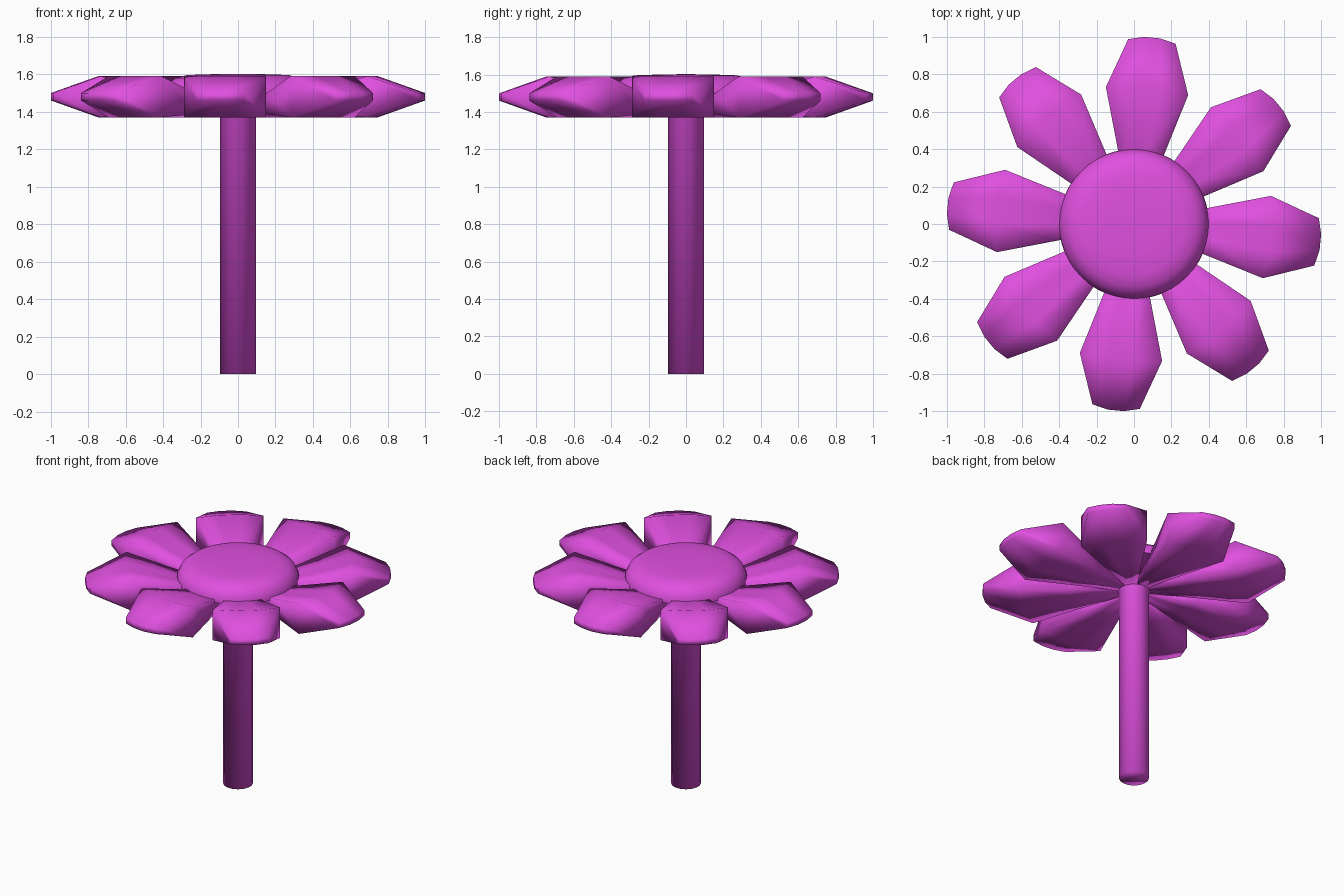
import bpy, bmesh
from math import cos, sin, radians, pi

if "Cube" in bpy.data.objects:
    bpy.data.objects.remove(bpy.data.objects["Cube"])

mat = bpy.data.materials.new("magenta")
mat.diffuse_color = (0.75, 0.08, 0.75, 1)
mat.use_nodes = True
mat.node_tree.nodes["Principled BSDF"].inputs["Base Color"].default_value = mat.diffuse_color


def finish(bm, name, angle):
    bmesh.ops.recalc_face_normals(bm, faces=bm.faces)
    me = bpy.data.meshes.new(name)
    bm.to_mesh(me)
    bm.free()
    ob = bpy.data.objects.new(name, me)
    bpy.context.collection.objects.link(ob)
    me.materials.append(mat)
    bpy.ops.object.select_all(action='DESELECT')
    ob.select_set(True)
    bpy.context.view_layer.objects.active = ob
    bpy.ops.object.shade_smooth_by_angle(angle=radians(angle))
    return ob


def lathe(name, profile, sides, angle):
    """Closed solid from (radius, z) rings, capped at both ends."""
    bm = bmesh.new()
    rings = [[bm.verts.new((r * cos(2 * pi * i / sides), r * sin(2 * pi * i / sides), z))
              for i in range(sides)] for r, z in profile]
    for a, b in zip(rings, rings[1:]):
        for i in range(sides):
            j = (i + 1) % sides
            bm.faces.new((a[i], a[j], b[j], b[i]))
    bm.faces.new(rings[0])
    bm.faces.new(rings[-1])
    return finish(bm, name, angle)


def petal(name, heading):
    # sections on arcs: radius at middle, radius at edge, half angle, bottom z, top z
    sections = [(0.09, 0.09, 24, 1.405, 1.44), (0.42, 0.42, 17.8, 1.388, 1.5),
                (0.746, 0.746, 17.2, 1.37, 1.59), (1.0, 0.987, 7.4, 1.46, 1.50)]
    n = 4
    bm = bmesh.new()
    loops = []
    for rm, re, half, zb, zt in sections:
        pts = []
        for i in range(n):
            a = heading + radians(half) * (2 * i / (n - 1) - 1)
            r = re if i in (0, n - 1) else rm
            pts.append((r * cos(a), r * sin(a)))
        loops.append([bm.verts.new((x, y, zb)) for x, y in pts]
                     + [bm.verts.new((x, y, zt)) for x, y in reversed(pts)])
    for a, b in zip(loops, loops[1:]):
        for i in range(2 * n):
            j = (i + 1) % (2 * n)
            bm.faces.new((a[i], a[j], b[j], b[i]))
    for loop in (loops[0], loops[-1]):
        for i in range(n - 1):
            bm.faces.new((loop[i], loop[i + 1], loop[2 * n - 2 - i], loop[2 * n - 1 - i]))
    return finish(bm, name, 180)


# Stem, flaring slightly into the petal roots
lathe("stem", [(0.097, 0), (0.097, 1.395), (0.13, 1.43), (0.13, 1.48)], 32, 180)

# Domed flower centre
lathe("flower_centre", [(0.1, 1.465), (0.4, 1.475), (0.397, 1.505), (0.375, 1.55), (0.335, 1.58),
                        (0.27, 1.596), (0.15, 1.6), (0.03, 1.602)], 48, 70)

# Eight petals, each slightly swept clockwise
for k in range(8):
    petal(f"petal_{k + 1}", radians(45 * k - 5.6))
